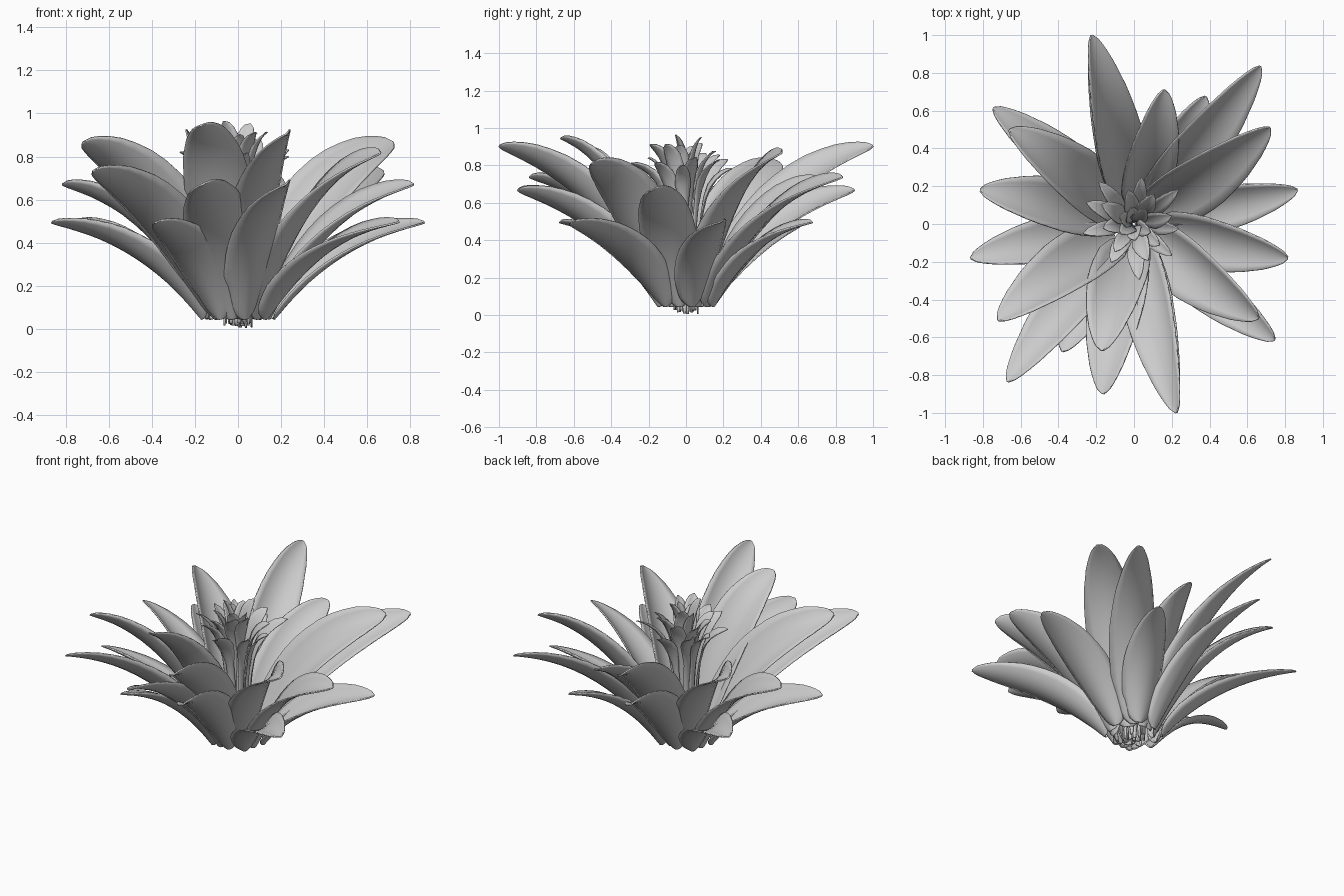
import bpy, bmesh, math, random
from mathutils import Vector

random.seed(4)
if "Cube" in bpy.data.objects:
    bpy.data.objects.remove(bpy.data.objects["Cube"])

grey = bpy.data.materials.new("leaf_grey")
grey.use_nodes = True
COLOUR = (0.6, 0.6, 0.6, 1)
grey.diffuse_color = COLOUR
grey.node_tree.nodes["Principled BSDF"].inputs["Base Color"].default_value = COLOUR


def blend(stops, t):
    """Linear interpolation through (position, value) stops."""
    for (a, va), (b, vb) in zip(stops, stops[1:]):
        if t <= b:
            return va + (vb - va) * (t - a) / (b - a)
    return stops[-1][1]


def bezier(points, t):
    pts = list(points)
    while len(pts) > 1:
        pts = [p.lerp(q, t) for p, q in zip(pts, pts[1:])]
    return pts[0]


def blade(name, path, width, shape, cup, roll, rows, half, thick):
    """Cupped blade along a Bezier path, rolling about its mid rib towards the tip."""
    flat = Vector((-path[-1].y, path[-1].x, 0)).normalized()
    bm = bmesh.new()
    grid = []
    for i in range(rows + 1):
        t = .5 - .5 * math.cos(math.pi * i / rows)
        mid = bezier(path, t)
        along = bezier(path, min(t + .01, 1)) - bezier(path, max(t - .01, 0))
        upward = along.normalized().cross(flat).normalized()
        angle = math.radians(roll) * (.4 + .6 * t)
        side = flat * math.cos(angle) + upward * math.sin(angle)
        normal = upward * math.cos(angle) - flat * math.sin(angle)
        w = width * blend(shape, t) / 2
        row = []
        for j in range(-half, half + 1):
            u = j / half
            row.append(bm.verts.new(mid + side * u * w + normal * cup * w * u * u * (1 - .6 * t)))
        grid.append(row)
    for lower, upper in zip(grid, grid[1:]):
        for j in range(2 * half):
            bm.faces.new((lower[j], lower[j + 1], upper[j + 1], upper[j]))
    bmesh.ops.recalc_face_normals(bm, faces=bm.faces)
    mesh = bpy.data.meshes.new(name)
    bm.to_mesh(mesh)
    bm.free()
    mesh.materials.append(grey)
    mesh.shade_smooth()
    obj = bpy.data.objects.new(name, mesh)
    bpy.context.collection.objects.link(obj)
    solid = obj.modifiers.new("thickness", "SOLIDIFY")
    solid.thickness = thick
    solid.offset = 0


LEAF = [(0, .15), (.02, .38), (.06, .56), (.2, .86), (.38, 1), (.52, 1), (.7, .87),
        (.85, .62), (.93, .42), (.98, .22), (1, .04)]
PETAL = [(0, .15), (.1, .4), (.5, .45), (.72, 1), (.85, .9), (.95, .5), (1, .05)]


def leaf(name, x, y, z, root, width, roll):
    out = Vector((x, y, 0))
    span = out.length - root
    out.normalize()
    path = [out * root + Vector((0, 0, .045)),
            out * (root + .24 * span) + Vector((0, 0, .04 + z * .46)),
            out * (root + .55 * span) + Vector((0, 0, z * .9)),
            Vector((x, y, z))]
    blade(name, path, width, LEAF, .6, roll, 20, 4, .008)


# Paired leaves, repeated half a turn round: tip x, y, z, root radius, width, roll
paired = {
    "low_leaf": [(.865, .18, .495, .17, .25, 22), (.38, .675, .495, .17, .25, 20),
                 (.745, -.615, .495, .17, .26, 24)],
    "middle_leaf": [(.815, -.18, .67, .15, .29, 27), (.67, .835, .735, .15, .29, 33),
                    (-.22, .9, .67, .15, .27, 32)],
    "high_leaf": [(.72, .51, .865, .12, .33, 38), (.66, -.5, .815, .12, .32, 35),
                  (-.225, 1, .905, .12, .28, 36)],
}
for name, tips in paired.items():
    for x, y, *rest in tips:
        for turn in (1, -1):
            leaf(name, x * turn, y * turn, *rest)

# Single leaves at front and back
leaf("front_low_leaf", -.165, -.9, .67, .15, .31, 26)
leaf("front_high_leaf", -.17, -.67, .945, .11, .31, 22)
leaf("back_leaf", .16, .71, .73, .13, .28, 30)

# Central flower: rings of slender petals rising from the base
for ring, (count, reach, height, root) in enumerate(
        [(9, .27, .83, .065), (8, .19, .9, .04), (6, .1, .95, .01)]):
    for k in range(count):
        angle = math.tau * (k + ring * .37) / count + random.uniform(-.2, .2)
        out = Vector((math.cos(angle), math.sin(angle), 0))
        r = reach * random.uniform(.85, 1.12)
        z = height + random.uniform(-.06, .015)
        up = Vector((0, 0, 1))
        path = [out * root + up * random.uniform(.004, .03),
                out * (root + .01) + up * z * .6,
                out * root + up * z * .92,
                out * r + up * z]
        blade("flower_petal", path, random.uniform(.085, .105), PETAL, .5, 25, 14, 2, .005)
